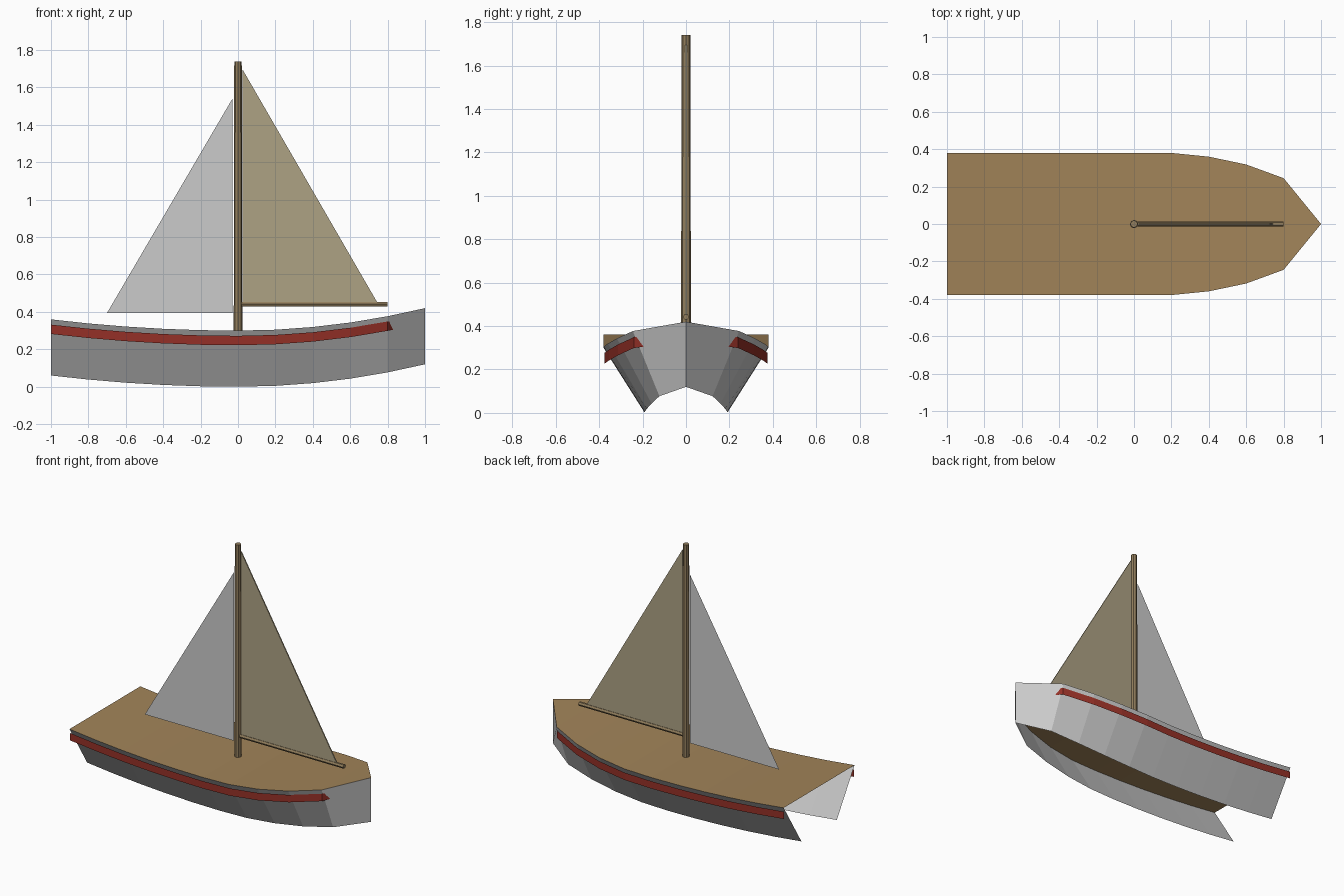
import bpy, math

if "Cube" in bpy.data.objects:
    bpy.data.objects.remove(bpy.data.objects["Cube"])


def material(name, rgb):
    m = bpy.data.materials.new(name)
    m.diffuse_color = (*rgb, 1)
    m.use_nodes = True
    m.node_tree.nodes["Principled BSDF"].inputs["Base Color"].default_value = m.diffuse_color
    return m


DECK = material("deck_wood", (0.36, 0.23, 0.10))
SPAR = material("spar_wood", (0.29, 0.21, 0.11))
RED = material("stripe_red", (0.30, 0.03, 0.02))
CLOTH = material("cream_cloth", (0.42, 0.36, 0.23))


def mesh_object(name, verts, faces, mat=None):
    me = bpy.data.meshes.new(name)
    me.from_pydata(verts, [], faces)
    ob = bpy.data.objects.new(name, me)
    bpy.context.collection.objects.link(ob)
    if mat:
        me.materials.append(mat)
    return ob


def strip(name, edge_a, edge_b, mat=None, mirror=False):
    """Quad strip between two edge lines of equal length."""
    n = len(edge_a)
    faces = [(i, n + i, n + i + 1, i + 1) for i in range(n - 1)]
    ob = mesh_object(name, edge_a + edge_b, faces, mat)
    if mirror:
        mod = ob.modifiers.new("mirror", 'MIRROR')
        mod.use_axis = (False, True, False)
    return ob


def spar(name, r1, r2, length, sides, loc, rot=(0, 0, 0)):
    bpy.ops.mesh.primitive_cone_add(vertices=sides, radius1=r1, radius2=r2,
                                    depth=length, location=loc, rotation=rot)
    ob = bpy.context.object
    ob.name = name
    ob.data.materials.append(SPAR)


def sheer(x):
    return 0.30 + (0.12 if x > 0 else 0.06) * x * x


# Hull stations: position and half width of the deck
stations = [(-1 + 0.2 * i, 0.38) for i in range(7)]
stations += [(0.4, 0.36), (0.6, 0.318), (0.8, 0.245), (1.0, 0.0)]

# Hull sides, open at the stern and below
gunwale = [(x, -w, sheer(x)) for x, w in stations]
keel_edge = [(x, -w / 2, sheer(x) - 0.30) for x, w in stations]
strip("hull_sides", gunwale, keel_edge, mirror=True)

# Deck
strip("deck", gunwale, [(x, -y, z) for x, y, z in gunwale], DECK)

# Upright rubbing stripe, running into the hull near the bow
top = [(x, 0.005 - w, sheer(x) - 0.028) for x, w in stations[:-1]]
low = [(x, y, z - 0.05) for x, y, z in top]
top.append((0.82, -0.212, 0.352))
low.append((0.84, -0.178, 0.307))
strip("rubbing_stripe", top, low, RED, mirror=True)

# Mast and boom
spar("mast", 0.023, 0.020, 1.44, 8, (0, 0, 1.02))
spar("boom", 0.014, 0.014, 0.80, 6, (0.40, 0, 0.442), (0, math.pi / 2, 0))

# Sails
main = mesh_object("main_sail", [(0.025, 0, 0.45), (0.745, 0, 0.45), (0.025, 0, 1.695)],
                   [(0, 1, 2)], CLOTH)
thick = main.modifiers.new("thickness", 'SOLIDIFY')
thick.thickness = 0.008
thick.offset = 0
mesh_object("jib_sail", [(-0.03, 0, 0.395), (-0.03, 0, 1.54), (-0.70, 0, 0.395)], [(0, 1, 2)])
